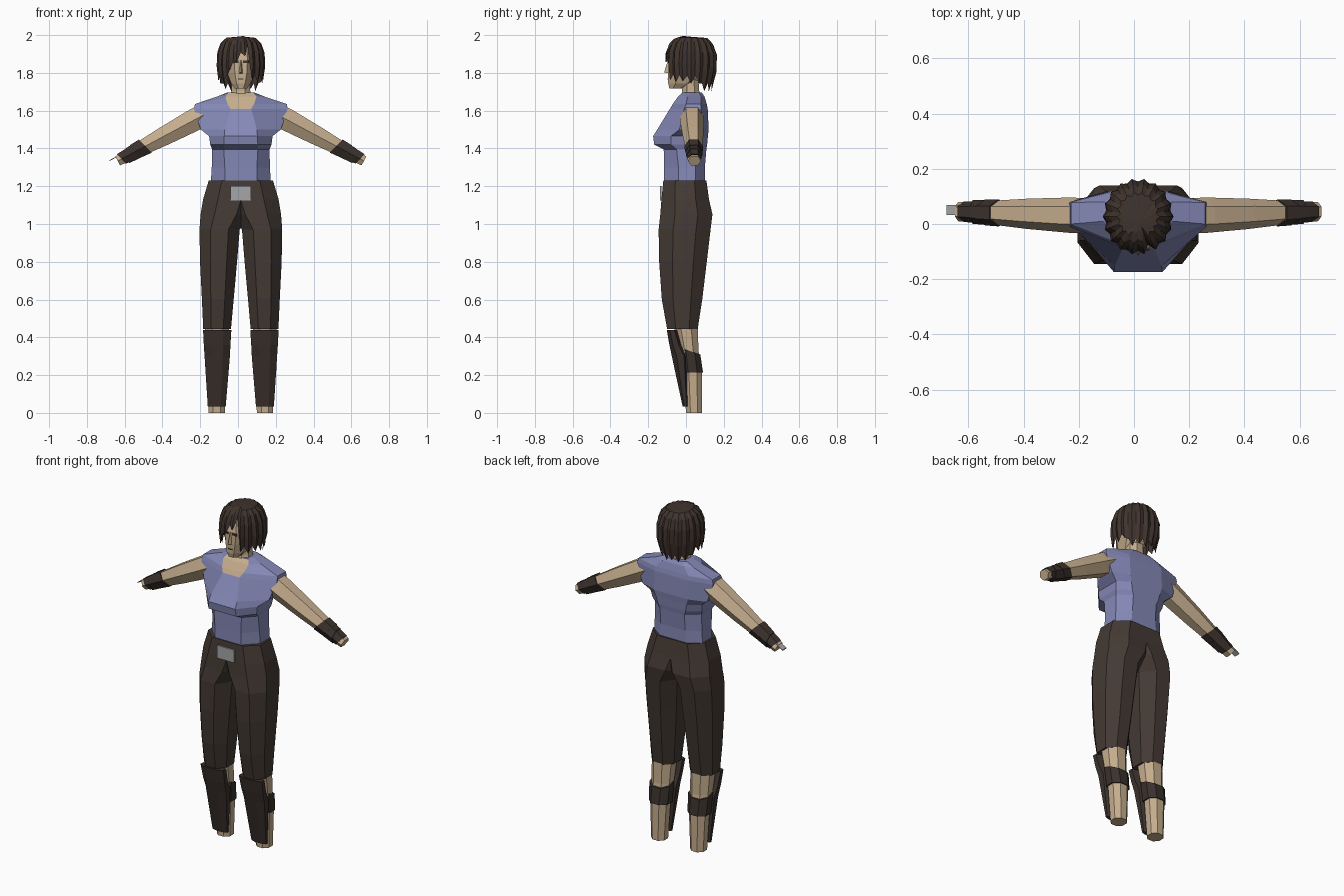
import bpy, bmesh, math
from mathutils import Vector

if "Cube" in bpy.data.objects:
    bpy.data.objects.remove(bpy.data.objects["Cube"])

CX = 0.015  # body centre line


def mat(name, r, g, b):
    m = bpy.data.materials.new(name)
    m.diffuse_color = (r, g, b, 1)
    m.use_nodes = True
    m.node_tree.nodes["Principled BSDF"].inputs["Base Color"].default_value = m.diffuse_color
    return m


SKIN = mat("skin", 0.56, 0.42, 0.27)
SHIRT = mat("blue_shirt", 0.235, 0.25, 0.47)
PANTS = mat("brown_trousers", 0.058, 0.042, 0.034)
HAIR = mat("dark_hair", 0.050, 0.033, 0.026)
LEATHER = mat("dark_leather", 0.043, 0.031, 0.026)
METAL = mat("grey_metal", 0.38, 0.38, 0.40)


def loft(name, rings, mats, side=1, rule=None, caps=True, apex=None):
    """Skin a list of equal-length point rings."""
    bm = bmesh.new()
    vs = [[bm.verts.new((CX + side * p[0], p[1], p[2])) for p in r] for r in rings]
    n = len(rings[0])
    for a, b in zip(vs, vs[1:]):
        for i in range(n):
            j = (i + 1) % n
            bm.faces.new((a[i], a[j], b[j], b[i]))
    if apex:
        top = bm.verts.new((CX + apex[0], apex[1], apex[2]))
        for i in range(n):
            bm.faces.new((top, vs[0][i], vs[0][(i + 1) % n]))
    if caps:
        bm.faces.new(vs[0])
        bm.faces.new(vs[-1])
    bmesh.ops.recalc_face_normals(bm, faces=bm.faces)
    if rule:
        for f in bm.faces:
            f.material_index = rule(f.calc_center_median())
    me = bpy.data.meshes.new(name)
    bm.to_mesh(me)
    bm.free()
    for m in mats:
        me.materials.append(m)
    ob = bpy.data.objects.new(name, me)
    bpy.context.collection.objects.link(ob)
    return ob


def octagon(z, x0, x1, yf, yb, c=0.28):
    dx, dy = (x1 - x0) * c, (yb - yf) * c
    return [(x0 + dx, yf, z), (x1 - dx, yf, z), (x1, yf + dy, z), (x1, yb - dy, z),
            (x1 - dx, yb, z), (x0 + dx, yb, z), (x0, yb - dy, z), (x0, yf + dy, z)]


def torso_ring(z, f, fw, w, sf, sb, bw, b):
    half = [(fw, f, z), (w, sf, z), (w, sb, z), (bw, b, z)]
    return [(0, f, z)] + half + [(0, b, z)] + [(-x, y, q) for x, y, q in reversed(half)]


def plate(name, x0, x1, z0, z1, y, t, m):
    return loft(name, [[(x0, y, z), (x1, y, z), (x1, y + t, z), (x0, y + t, z)]
                       for z in (z0, z1)], [m])


# Shirt with bust, cap sleeves and skin neckline
rows = [(1.20, -.115, .085, .160, -.04, .05, .09, .100),
        (1.30, -.116, .085, .154, -.04, .05, .08, .100),
        (1.395, -.118, .090, .152, -.05, .05, .08, .108),
        (1.42, -.168, .090, .162, -.08, .06, .09, .112),
        (1.465, -.174, .088, .168, -.08, .07, .10, .116),
        (1.50, -.152, .085, .212, -.035, .085, .11, .120),
        (1.61, -.085, .055, .248, -.01, .080, .11, .115),
        (1.635, -.070, .070, .243, .00, .078, .11, .110),
        (1.675, -.042, .083, .125, .01, .080, .07, .098),
        (1.695, -.018, .065, .075, .02, .070, .05, .085)]
loft("shirt", [torso_ring(*r) for r in rows], [SHIRT, SKIN],
     rule=lambda c: int(c.z > 1.61 and abs(c.x - CX) < .05 and c.y < .01))

# Neck, head and nose
loft("neck", [octagon(1.66, -.06, .06, -.03, .08), octagon(1.705, -.05, .05, -.02, .07),
              octagon(1.78, -.045, .045, -.02, .065)], [SKIN])
loft("head", [octagon(*r) for r in ((1.718, -.032, .032, -.088, -.02),
                                    (1.745, -.052, .052, -.094, .05),
                                    (1.80, -.072, .072, -.094, .10),
                                    (1.87, -.080, .080, -.092, .12),
                                    (1.94, -.065, .065, -.075, .10))], [SKIN])
loft("nose", [[(-.012, -.09, 1.797), (0, -.116, 1.803), (.012, -.09, 1.797)],
              [(-.005, -.088, 1.865), (0, -.096, 1.865), (.005, -.088, 1.865)]], [SKIN])
for s in (1, -1):
    plate("eye", min(s * .012, s * .042), max(s * .012, s * .042), 1.853, 1.865, -.0965, .006, HAIR)
plate("mouth", -.014, .014, 1.765, 1.770, -.097, .005, LEATHER)

# Bobbed hair: ridged locks with a side-swept fringe
PROFILE = [(2.0, .2), (1.985, .62), (1.96, .83), (1.9, 1), (1.82, 1), (1.75, .92), (1.69, .74)]


def hair_radius(z):
    for (za, ra), (zb, rb) in zip(PROFILE, PROFILE[1:]):
        if z >= zb:
            return ra + (rb - ra) * (za - z) / (za - zb)
    return PROFILE[-1][1]


def hair_bottom(a):
    x, y = .127 * math.cos(a), math.sin(a)
    if y < -.4:
        if x > .052 or x < -.068:
            return 1.76
        return 1.93 - (.052 - x) * 1.0
    return 1.755 if y < .35 else 1.715


LOCKS = 18
hair_rings = []
for s in (.05, .16, .36, .66, 1):
    ring = []
    for i in range(LOCKS * 2):
        a = math.pi * i / LOCKS
        groove = i % 2
        bottom = hair_bottom(a) + .03 * groove - .012 * (i % 4 == 0)
        z = 1.998 - (1.998 - bottom) * s
        r = hair_radius(z) * (.93 if groove else 1.01)
        ring.append((.127 * r * math.cos(a), .027 + .137 * r * math.sin(a), z))
    hair_rings.append(ring)
loft("hair", hair_rings, [HAIR], caps=False, apex=(0, .005, 1.993))

# Belt buckle
plate("belt_buckle", -.055, .055, 1.125, 1.20, -.138, .009, METAL)


# Arms: six-sided tubes along a sloping axis
AXIS = Vector((.43, .012, -.232)).normalized()
UP = Vector((-AXIS.z, 0, AXIS.x)).normalized()


def arm_ring(x, ru, ry, tilt=0):
    t = (x - .22) / .43
    c = Vector((x, .031 + .014 * t, 1.565 - .230 * t))
    ring = []
    for k in range(6):
        a = math.pi * k / 3
        ring.append(c + UP * (ru * 1.1 * math.sin(a)) + Vector((0, ry * math.cos(a), 0))
                    + AXIS * (tilt * math.sin(a)))
    return ring


for s, label in ((1, "left"), (-1, "right")):
    loft(label + "_arm", [arm_ring(.19, .062, .064), arm_ring(.25, .062, .064),
                          arm_ring(.40, .053, .055), arm_ring(.52, .042, .044),
                          arm_ring(.61, .032, .037), arm_ring(.652, .028, .035)], [SKIN], s)
    # Overlapping wrist wraps
    for x0, x1, r, tilt in ((.505, .555, .049, .016), (.535, .60, .045, -.012),
                            (.585, .632, .039, .010)):
        loft(label + "_wrist_wrap", [arm_ring(x0, r, r, tilt), arm_ring(x1, r - .004, r - .002, tilt)],
             [LEATHER], s)

    # Trouser leg
    loft(label + "_trouser_leg", [octagon(*r) for r in (
        (1.23, -.08, .170, -.120, .108), (1.13, -.08, .200, -.130, .122),
        (1.05, -.05, .213, -.136, .140), (.97, .006, .219, -.145, .130),
        (.80, .020, .216, -.142, .110), (.60, .038, .206, -.128, .086),
        (.445, .052, .199, -.100, .062))], [PANTS], s)
    # Bare shin
    loft(label + "_shin", [octagon(*r) for r in (
        (.48, .062, .190, -.07, .062), (.33, .068, .185, -.035, .066),
        (.22, .074, .180, -.012, .084), (0, .085, .170, 0, .085))], [SKIN], s)
    # Shin guard and calf strap
    loft(label + "_shin_guard", [octagon(*r) for r in (
        (.44, .050, .200, -.102, -.045), (.36, .055, .196, -.088, -.02),
        (.30, .058, .192, -.075, .015), (.035, .080, .175, -.018, .012))], [LEATHER], s)
    strap = [octagon(.335, .062, .192, -.03, .076), octagon(.215, .066, .187, -.02, .090)]
    strap[0] = [(x, y, z - .35 * max(y, 0)) for x, y, z in strap[0]]
    loft(label + "_calf_strap", strap, [LEATHER], s)

# Thin blade on the right wrist
loft("wrist_blade", [[(x, .032, z), (x, .068, z), (x, .068, z - .005), (x, .032, z - .005)]
                     for x, z in ((.53, 1.430), (.695, 1.338))], [METAL], -1)
